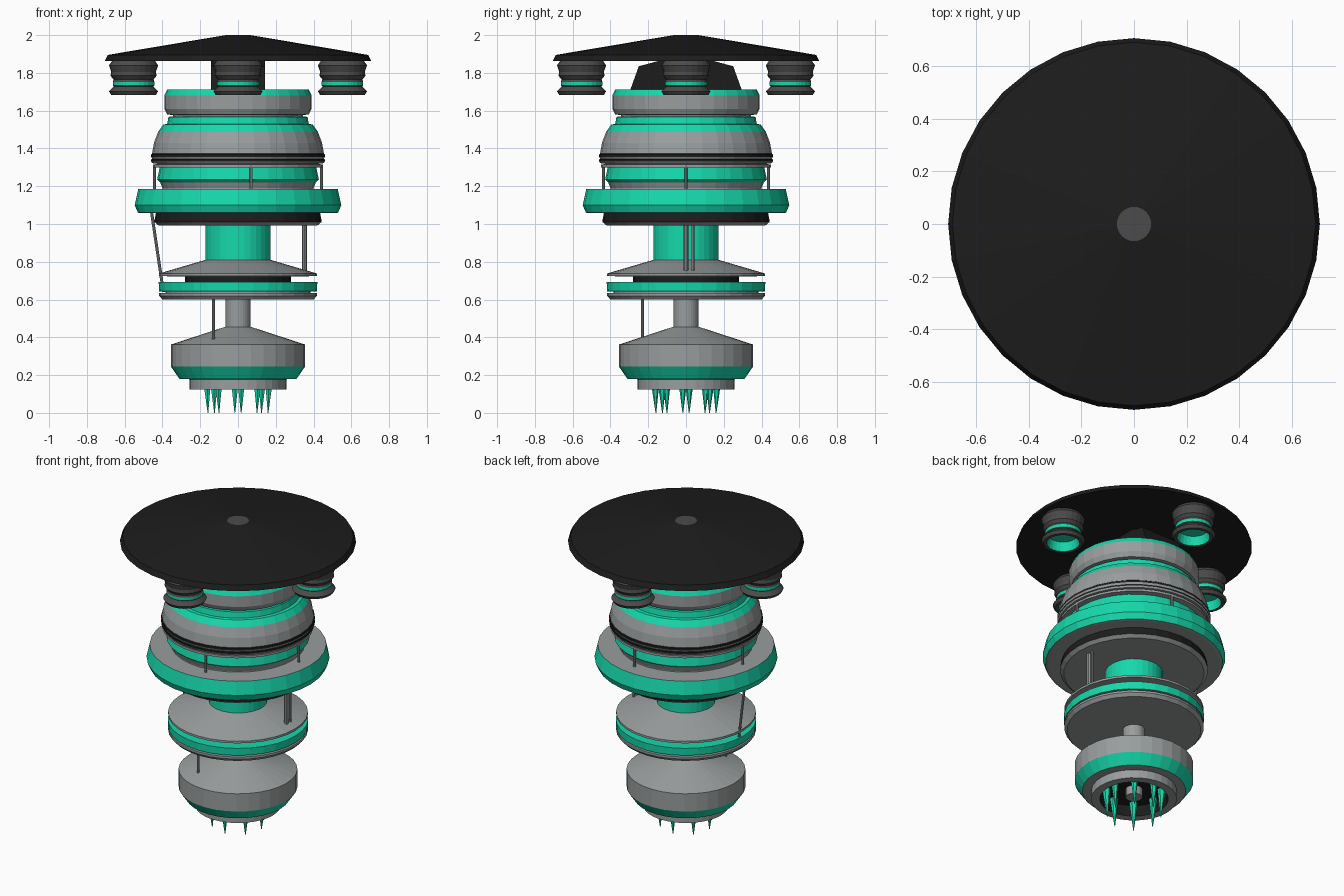
import bpy, bmesh
from math import sin, cos, pi, radians
from mathutils import Vector

if "Cube" in bpy.data.objects:
    bpy.data.objects.remove(bpy.data.objects["Cube"])

COL = {"black": (0.012, 0.012, 0.012, 1), "dark": (0.07, 0.07, 0.07, 1),
       "grey": (0.32, 0.34, 0.34, 1), "teal": (0.008, 0.69, 0.41, 1)}
MATS = {}
for key, c in COL.items():
    MATS[key] = bpy.data.materials.new(key)
    MATS[key].diffuse_color = c


def finish(name, bm, keys):
    me = bpy.data.meshes.new(name)
    bmesh.ops.recalc_face_normals(bm, faces=bm.faces)
    bm.to_mesh(me)
    bm.free()
    for k in keys:
        me.materials.append(MATS[k])
    ob = bpy.data.objects.new(name, me)
    bpy.context.collection.objects.link(ob)
    return ob


def lathe(name, profile, segs=32, at=(0, 0)):
    """Spin (r, z, colour) points; each colour paints the band to the next point."""
    bm = bmesh.new()
    keys = list(dict.fromkeys(p[2] for p in profile))
    rings = []
    for r, z, _ in profile:
        n = segs if r > 0 else 1
        rings.append([bm.verts.new((at[0] + r * cos(2 * pi * i / segs),
                                    at[1] + r * sin(2 * pi * i / segs), z)) for i in range(n)])
    for a, b, p in zip(rings, rings[1:], profile):
        for i in range(segs):
            j = (i + 1) % segs
            vs = [a[i % len(a)], a[j % len(a)], b[j % len(b)], b[i % len(b)]]
            f = bm.faces.new(list(dict.fromkeys(vs)))
            f.material_index = keys.index(p[2])
    return finish(name, bm, keys)


def rod(name, p, q, r1=0.008, r2=0.008, key="grey", segs=8):
    p, q = Vector(p), Vector(q)
    bm = bmesh.new()
    bmesh.ops.create_cone(bm, cap_ends=True, segments=segs, radius1=r1, radius2=r2, depth=(q - p).length)
    rot = Vector((0, 0, 1)).rotation_difference(q - p).to_matrix().to_4x4()
    bm.transform(rot)
    bmesh.ops.translate(bm, verts=bm.verts, vec=(p + q) / 2)
    return finish(name, bm, [key])


# Canopy disc with a small hub cap
lathe("canopy_disc", [(0, 2.0, "dark"), (0.065, 2.0, "black"), (0.69, 1.895, "black"),
                      (0.706, 1.862, "black"), (0, 1.862, "black")])

# Bracket between canopy and body
bm = bmesh.new()
outline = [(-.295, 1.71), (.295, 1.71), (.25, 1.835), (.12, 1.87), (-.12, 1.87), (-.25, 1.835)]
face = bm.faces.new([bm.verts.new((-0.143, y, z)) for y, z in outline])
ext = bmesh.ops.extrude_face_region(bm, geom=[face])
bmesh.ops.translate(bm, vec=(0.286, 0, 0), verts=[v for v in ext["geom"] if isinstance(v, bmesh.types.BMVert)])
finish("canopy_bracket", bm, ["black"])

# Four thruster pods with hollow nozzles
for i in range(4):
    lathe(f"thruster_pod_{i + 1}", [
        (0.115, 1.862, "dark"), (0.13, 1.84, "dark"), (0.118, 1.805, "dark"), (0.122, 1.785, "dark"),
        (0.106, 1.765, "dark"), (0.11, 1.752, "teal"), (0.11, 1.733, "dark"), (0.104, 1.728, "dark"),
        (0.13, 1.702, "dark"), (0.118, 1.683, "dark"), (0.098, 1.683, "teal"),
        (0.085, 1.74, "teal"), (0, 1.74, "teal")],
        24, (0.553 * cos(i * pi / 2), 0.553 * sin(i * pi / 2)))

# Upper body: collar, dome and grooves
lathe("upper_body", [
    (0, 1.712, "grey"), (0.375, 1.712, "teal"), (0.39, 1.68, "grey"), (0.39, 1.61, "grey"),
    (0.375, 1.58, "grey"), (0.345, 1.577, "grey"), (0.345, 1.57, "teal"), (0.368, 1.567, "teal"),
    (0.375, 1.53, "teal"), (0.395, 1.527, "teal"), (0.422, 1.49, "grey"), (0.445, 1.43, "grey"),
    (0.455, 1.372, "black"), (0.46, 1.368, "black"), (0.46, 1.356, "grey"), (0.455, 1.345, "black"),
    (0.46, 1.342, "black"), (0.46, 1.332, "grey"), (0.455, 1.322, "grey"), (0.43, 1.32, "grey"),
    (0.43, 1.317, "grey"), (0.45, 1.315, "grey"), (0.45, 1.3, "grey"), (0.415, 1.298, "teal"),
    (0.428, 1.235, "teal"), (0.412, 1.22, "grey"), (0.4, 1.19, "grey"), (0.4, 1.175, "grey")])

# Wide main ring and its underside
lathe("main_ring", [
    (0.39, 1.185, "grey"), (0.528, 1.185, "teal"), (0.547, 1.10, "teal"), (0.53, 1.06, "grey"),
    (0.515, 1.057, "grey"), (0.435, 1.057, "black"), (0.442, 1.02, "black"), (0.442, 1.01, "grey"),
    (0.42, 0.992, "grey"), (0.17, 0.992, "grey")])

# Column, middle disc stack and neck
lathe("middle_column", [(0.173, 0.995, "teal"), (0.173, 0.808, "teal")])
lathe("middle_disc", [
    (0.173, 0.81, "grey"), (0.418, 0.738, "grey"), (0.418, 0.724, "grey"), (0.28, 0.722, "black"),
    (0.28, 0.692, "teal"), (0.42, 0.692, "teal"), (0.418, 0.644, "grey"), (0.385, 0.642, "grey"),
    (0.385, 0.636, "grey"), (0.418, 0.634, "grey"), (0.418, 0.62, "grey"), (0.4, 0.6, "grey"),
    (0.067, 0.6, "grey")])
lathe("neck", [(0.067, 0.605, "grey"), (0.067, 0.45, "grey")])

# Bottom bowl with hollow underside
lathe("bottom_bowl", [
    (0.067, 0.456, "grey"), (0.355, 0.362, "grey"), (0.355, 0.245, "teal"), (0.31, 0.18, "grey"),
    (0.256, 0.178, "grey"), (0.256, 0.123, "grey"), (0.205, 0.123, "black"), (0.195, 0.19, "black"),
    (0, 0.19, "black")])
lathe("centre_probe", [(0.05, 0.19, "grey"), (0.05, 0.135, "grey"), (0, 0.135, "grey")], 16)

# Ring of claw spikes
for i in range(8):
    a = radians(6 + 45 * i)
    rod(f"claw_spike_{i + 1}", (0.16 * cos(a), 0.16 * sin(a), 0.0), (0.165 * cos(a), 0.165 * sin(a), 0.19),
        0.002, 0.026, "teal", 6)

# Cables and struts
for i, (x, y) in enumerate([(0.07, -0.437), (0.443, 0), (-0.443, 0.04), (0.07, 0.437)]):
    rod(f"upper_strut_{i + 1}", (x, y, 1.18), (x, y, 1.31))
rod("side_cable_thick", (0.352, 0, 0.75), (0.352, 0, 1.0), 0.013, 0.013)
rod("side_cable_thin", (0.355, 0.036, 0.75), (0.355, 0.036, 1.0))
rod("slanted_cable", (-0.395, 0.02, 0.64), (-0.458, 0.04, 1.065))
rod("lower_cable", (-0.129, -0.23, 0.38), (-0.129, -0.23, 0.605))

for m in bpy.data.materials:
    if m.users and not m.is_grease_pencil:
        m.use_nodes = True
        m.node_tree.nodes["Principled BSDF"].inputs["Base Color"].default_value = m.diffuse_color
